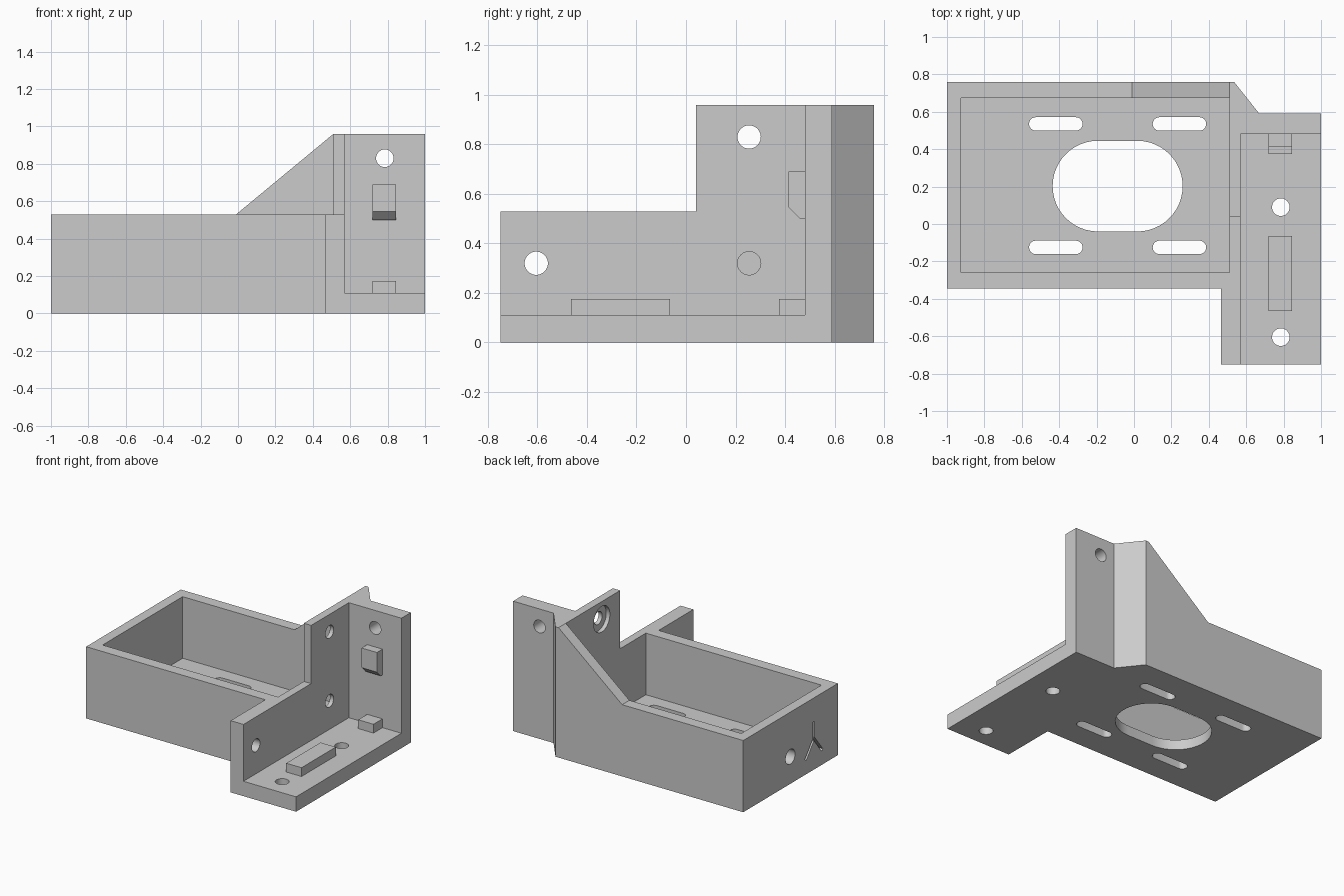
import bpy, bmesh, math
from mathutils import Vector

default = bpy.data.objects.get("Cube")
if default:
    bpy.data.objects.remove(default, do_unlink=True)

grey = bpy.data.materials.new("light_grey")
grey.use_nodes = True
grey.diffuse_color = (0.6, 0.6, 0.6, 1)
grey.node_tree.nodes["Principled BSDF"].inputs["Base Color"].default_value = (0.6, 0.6, 0.6, 1)


def prism(name, profile, axis, lo, hi):
    """Extrude a closed profile along an axis; profile uses the other two axes in x, y, z order."""
    def place(p, d):
        c = list(p)
        c.insert("xyz".index(axis), d)
        return Vector(c)
    bm = bmesh.new()
    face = bm.faces.new([bm.verts.new(place(p, lo)) for p in profile])
    grown = bmesh.ops.extrude_face_region(bm, geom=[face])["geom"]
    shift = place((0, 0), hi - lo)
    bmesh.ops.translate(bm, vec=shift, verts=[v for v in grown if isinstance(v, bmesh.types.BMVert)])
    bmesh.ops.recalc_face_normals(bm, faces=bm.faces)
    mesh = bpy.data.meshes.new(name)
    bm.to_mesh(mesh)
    bm.free()
    mesh.materials.append(grey)
    obj = bpy.data.objects.new(name, mesh)
    bpy.context.collection.objects.link(obj)
    return obj


def rect(a0, a1, b0, b1):
    return [(a0, b0), (a1, b0), (a1, b1), (a0, b1)]


def slot(a, b, half, r, n=24):
    """Rounded slot outline; half = 0 gives a circle."""
    pts = []
    for side, start in ((1, -math.pi / 2), (-1, math.pi / 2)):
        last = n if half else n - 1
        for i in range(last + 1):
            t = start + math.pi * i / n
            pts.append((a + side * half + r * math.cos(t), b + r * math.sin(t)))
    return pts


def bar(p, q, w):
    """Thin strip outline from p to q."""
    p, q = Vector(p), Vector(q)
    d = (q - p).normalized() * w / 2
    n = Vector((-d.y, d.x))
    return [tuple(v) for v in (p - d + n, p - d - n, q + d - n, q + d + n)]


def cut(obj, profile, axis, lo, hi):
    cutter = prism("cutter", profile, axis, lo, hi)
    cutter.hide_render = True
    mod = obj.modifiers.new("cut", "BOOLEAN")
    mod.operation, mod.solver, mod.object = "DIFFERENCE", "EXACT", cutter
    bpy.context.view_layer.objects.active = obj
    bpy.ops.object.modifier_apply(modifier=mod.name)
    bpy.data.objects.remove(cutter, do_unlink=True)


# Bracket body: full-height footprint, then carved down
footprint = [(-1, -.345), (.465, -.345), (.465, -.75), (1, -.75),
             (1, .59), (.67, .59), (.535, .76), (-1, .76)]
body = prism("bracket_body", footprint, "z", 0, .96)

# Space above tray, low part of side wall, and above the mounting shelf
cut(body, rect(-1.1, .51, -1, .675), "z", .53, 1.1)
cut(body, rect(.4, .57, -1, .04), "z", .53, 1.1)
cut(body, rect(.57, 1.1, -1, .48), "z", .11, 1.1)
# Sloped gusset on the back wall
cut(body, [(-1.1, .53), (-.01, .53), (.679, 1.1), (-1.1, 1.1)], "y", .6, 1)
# Tray pocket
cut(body, rect(-.925, .51, -.26, .675), "z", .075, 1.1)

# Tray floor openings
cut(body, slot(-.0875, .2025, .105, .2425), "z", -.1, .2)
for x in (-.418, .243):
    for y in (-.125, .535):
        cut(body, slot(x, y, .107, .036, 12), "z", -.1, .2)

# Screw holes in shelf, back plate and side wall
R = .047
for y in (-.605, .09):
    cut(body, slot(.785, y, 0, R), "z", -.1, .2)
cut(body, slot(.785, .83, 0, R), "y", .4, .7)
for y, z in ((-.605, .32), (.255, .32), (.255, .83)):
    cut(body, slot(y, z, 0, R), "x", .4, .7)
# Counterbores on the tray side
for z in (.32, .83):
    cut(body, slot(.255, z, 0, .095), "x", .45, .54)

# Cable hole and three-armed slot in the end wall
cut(body, slot(.21, .2, 0, .055), "x", -1.1, -.85)
hub = (-.065, .23)
for tip in ((-.065, .345), (.027, .115), (-.157, .115)):
    cut(body, bar(hub, tip, .02), "x", -1.1, -.97)

# Locating tabs on the shelf and the back plate
front_tab = prism("shelf_tab_long", rect(.72, .845, -.465, -.065), "z", .11, .175)
rear_tab = prism("shelf_tab_short", rect(.72, .845, .375, .48), "z", .11, .175)
back_tab = prism("back_plate_tab", [(.48, .5), (.46, .5), (.415, .545), (.415, .69), (.48, .69)],
                 "x", .72, .845)

# Smooth holes with sharp edges kept
bpy.ops.object.select_all(action="DESELECT")
body.select_set(True)
bpy.context.view_layer.objects.active = body
bpy.ops.object.shade_smooth_by_angle(angle=math.radians(30))
